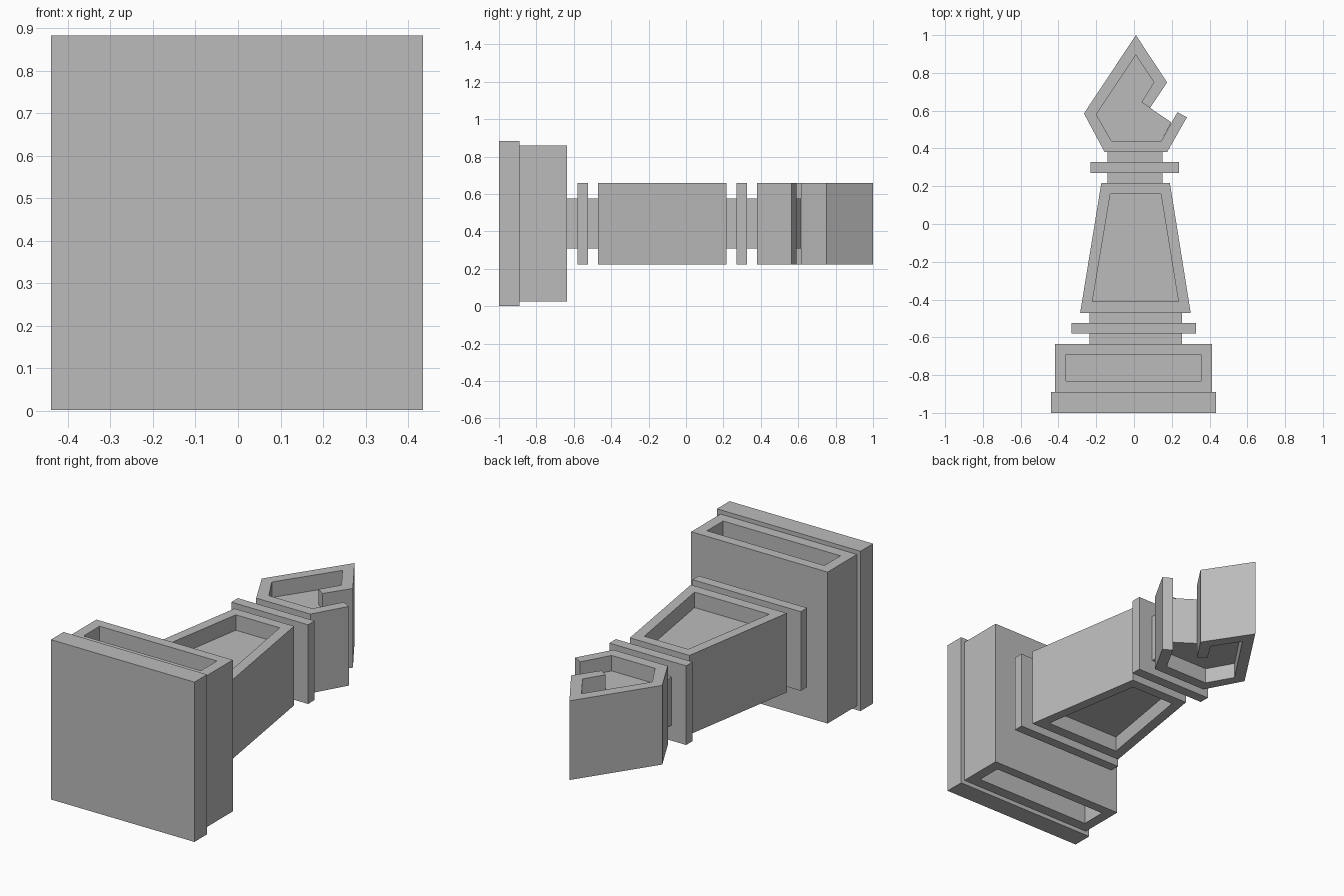
import bpy
import bmesh

cube = bpy.data.objects.get("Cube")
if cube:
    bpy.data.objects.remove(cube, do_unlink=True)

grey = bpy.data.materials.new("plain grey")
grey.use_nodes = True
grey.diffuse_color = (0.5, 0.5, 0.5, 1)
grey.node_tree.nodes["Principled BSDF"].inputs["Base Color"].default_value = (0.5, 0.5, 0.5, 1)

MID = 0.442      # mid height of the piece lying flat
WEB = 0.133      # half thickness of the thin core
RIM = 0.218      # half thickness of the raised parts
BLOCK = 0.417
PLATE = 0.44


def prism(name, outline, half):
    """Extrude an outline in the ground plane symmetrically about MID."""
    bm = bmesh.new()
    face = bm.faces.new([bm.verts.new((x, y, MID - half)) for x, y in outline])
    moved = bmesh.ops.extrude_face_region(bm, geom=[face])["geom"]
    bmesh.ops.translate(bm, vec=(0, 0, 2 * half),
                        verts=[v for v in moved if isinstance(v, bmesh.types.BMVert)])
    bmesh.ops.recalc_face_normals(bm, faces=bm.faces)
    mesh = bpy.data.meshes.new(name)
    bm.to_mesh(mesh)
    bm.free()
    mesh.materials.append(grey)
    obj = bpy.data.objects.new(name, mesh)
    bpy.context.collection.objects.link(obj)
    return obj


def rect(x0, x1, y0, y1):
    return [(x0, y0), (x1, y0), (x1, y1), (x0, y1)]


def recess(obj, outline, half):
    """Sink a pocket into the top and bottom faces, leaving the core between."""
    depth = half - WEB
    bm = bmesh.new()
    bm.from_mesh(obj.data)
    caps = [f for f in bm.faces if abs(f.normal.z) > 0.9]
    for cap in caps:
        up = 1 if cap.normal.z > 0 else -1
        bmesh.ops.inset_region(bm, faces=[cap], thickness=0.02, use_even_offset=True)
        corners = list(cap.verts)
        for v in corners:
            # match each inset corner to the nearest pocket corner
            x, y = min(outline, key=lambda p: (p[0] - v.co.x) ** 2 + (p[1] - v.co.y) ** 2)
            v.co.x, v.co.y = x, y
        new = bmesh.ops.extrude_face_region(bm, geom=[cap])["geom"]
        bmesh.ops.translate(bm, vec=(0, 0, -up * depth),
                            verts=[v for v in new if isinstance(v, bmesh.types.BMVert)])
        if cap.is_valid:
            bm.faces.remove(cap)
    bmesh.ops.recalc_face_normals(bm, faces=bm.faces)
    bm.to_mesh(obj.data)
    bm.free()


# Base plate and hollowed block
prism("base_plate", rect(-0.44, 0.435, -1, -0.89), PLATE)
block = prism("base_block", rect(-0.418, 0.413, -0.89, -0.635), BLOCK)
recess(block, rect(-0.36, 0.355, -0.83, -0.69), BLOCK)

# Collars with their thin necks
prism("lower_neck", rect(-0.235, 0.255, -0.635, -0.47), WEB)
prism("lower_ring", rect(-0.332, 0.328, -0.58, -0.525), RIM)
prism("upper_neck", rect(-0.14, 0.15, 0.215, 0.38), WEB)
prism("upper_ring", rect(-0.23, 0.238, 0.27, 0.327), RIM)

# Tapered body
body = prism("body", [(-0.285, -0.47), (0.3, -0.47), (0.19, 0.217), (-0.173, 0.217)], RIM)
recess(body, [(-0.22, -0.41), (0.235, -0.41), (0.142, 0.16), (-0.125, 0.16)], RIM)

# Notched head: raised rim around a thin core
outer = [(0.085, 0.615), (0.175, 0.75), (0.01, 1), (-0.265, 0.585),
         (-0.155, 0.38), (0.175, 0.38), (0.28, 0.565), (0.23, 0.592)]
inner = [(0.145, 0.44), (-0.12, 0.44), (-0.2, 0.58),
         (0.01, 0.895), (0.105, 0.75), (0.04, 0.645)]
prism("head_rim", outer + inner, RIM)
prism("head_core", inner + [(0.198, 0.538)], WEB)
